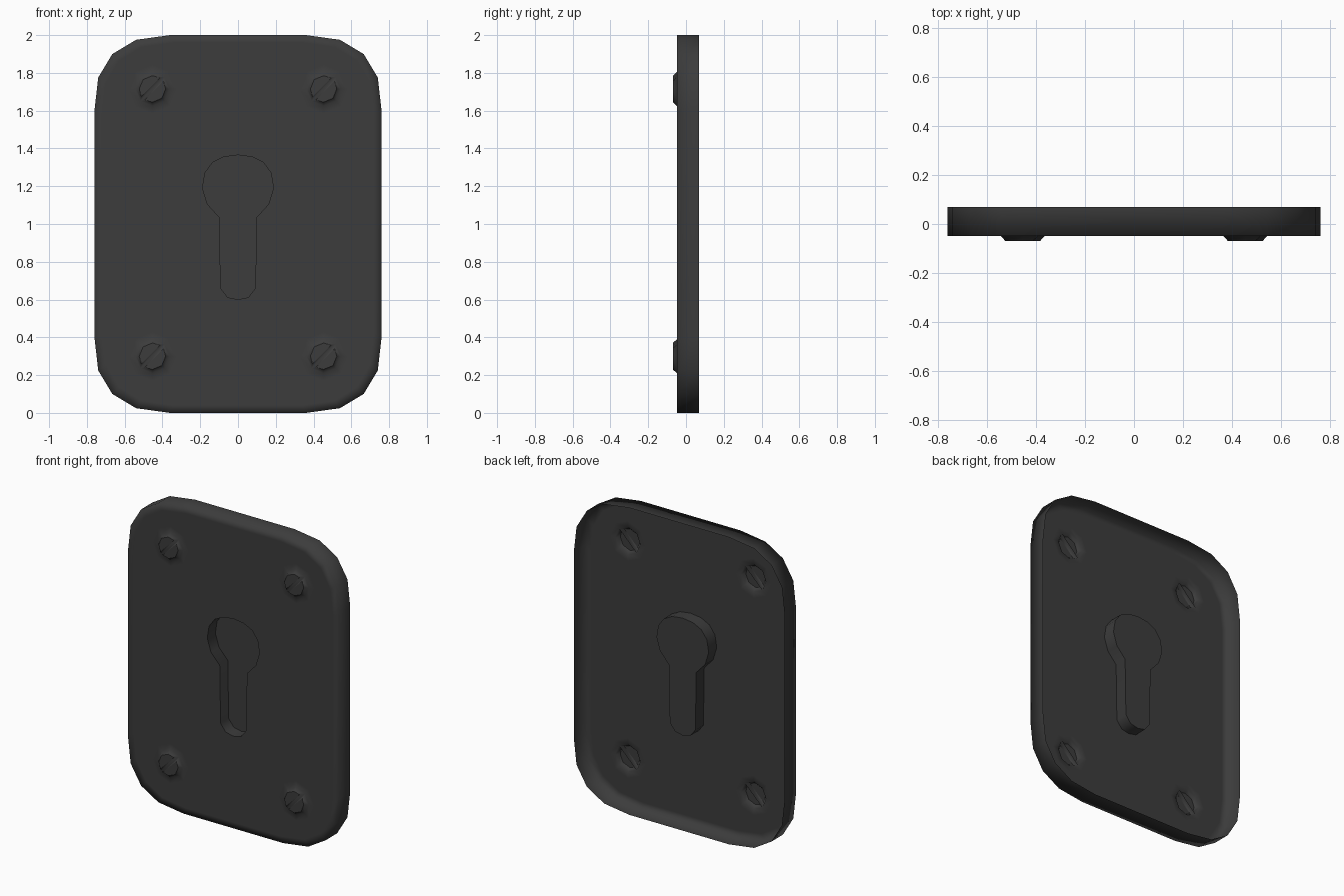
import bpy, bmesh, math
from mathutils import Vector

if "Cube" in bpy.data.objects:
    bpy.data.objects.remove(bpy.data.objects["Cube"])

FRONT, BACK, CAP, FLOOR = -0.048, 0.07, -0.07, 0.035
bm = bmesh.new()


def ring(points, y):
    return [bm.verts.new((x, y, z)) for x, z in points]


def bridge(a, b):
    n = len(a)
    return [bm.faces.new((a[i], a[(i + 1) % n], b[(i + 1) % n], b[i])) for i in range(n)]


def loop_edges(vs):
    out = []
    for i, v in enumerate(vs):
        w = vs[(i + 1) % len(vs)]
        out.append(bm.edges.get((v, w)) or bm.edges.new((v, w)))
    return out


def mirror_x(half):
    # half profile runs from top to bottom on +x; points on the axis stay single
    return half + [(-x, z) for x, z in reversed(half) if x > 0]


def octagon(cx, cz, r):
    return [(cx + r * math.cos(i * math.pi / 4), cz + r * math.sin(i * math.pi / 4))
            for i in range(8)]


# Plate: rounded outline, open at the back, with a support loop near the edge
corner = [(0.36, 2.0), (0.54, 1.975), (0.665, 1.9), (0.74, 1.775), (0.76, 1.6)]
outline = mirror_x(corner + [(x, 2 - z) for x, z in reversed(corner)])
inset = [(x * 0.945, 1 + (z - 1) * 0.96) for x, z in outline]
back, rim, inner = ring(outline, BACK), ring(outline, FRONT), ring(inset, FRONT)
bridge(back, rim)
bridge(rim, inner)
fill = loop_edges(inner)

# Keyhole: pocket with a closed floor
key = mirror_x([(0, 1.365), (0.075, 1.355), (0.135, 1.325), (0.175, 1.27), (0.188, 1.19),
                (0.162, 1.105), (0.098, 1.035), (0.092, 0.66), (0.055, 0.612), (0, 0.6)])
lip, floor = ring(key, FRONT), ring(key, FLOOR)
bridge(lip, floor)
bm.faces.new(floor)
sharp = loop_edges(lip) + loop_edges(floor)
fill += loop_edges(lip)

# Slotted screw heads, hollow behind
for cx in (-0.453, 0.453):
    for cz in (0.3, 1.715):
        collar = ring(octagon(cx, cz, 0.13), FRONT)
        base = ring(octagon(cx, cz, 0.09), FRONT)
        bridge(collar, base)
        fill += loop_edges(collar)
        top = octagon(cx, cz, 0.07)
        for start, s in ((1, 1), (5, -1)):
            ids = [(start + k) % 8 for k in range(5)]
            pts = [top[i] for i in ids]
            off = 0.009 * s
            for k in (0, 4):
                pts[k] = (pts[k][0] - off, pts[k][1] + off)
            cap = ring(pts, CAP)
            face = bm.faces.new(cap)
            for k in range(4):
                bm.faces.new((base[ids[k]], base[ids[k + 1]], cap[k + 1], cap[k]))
            # sloping side of the slot
            bm.faces.new((cap[0], cap[4], base[ids[4]], base[ids[0]]))
            sharp += list(face.edges)

# Front face with openings for keyhole and screws
bmesh.ops.triangle_fill(bm, use_beauty=True, use_dissolve=False, edges=fill,
                        normal=Vector((0, -1, 0)))
bmesh.ops.recalc_face_normals(bm, faces=bm.faces[:])
bm.normal_update()
if sum(f.normal.y * f.calc_area() for f in bm.faces) > 0:
    bmesh.ops.reverse_faces(bm, faces=bm.faces[:])
for f in bm.faces:
    f.smooth = True
for e in sharp:
    e.smooth = False

mesh = bpy.data.meshes.new("lock_plate")
bm.to_mesh(mesh)
bm.free()
plate = bpy.data.objects.new("lock_plate", mesh)
bpy.context.collection.objects.link(plate)

# Dark iron
iron = bpy.data.materials.new("dark_iron")
iron.diffuse_color = (0.045, 0.045, 0.045, 1)
iron.use_nodes = True
iron.node_tree.nodes["Principled BSDF"].inputs["Base Color"].default_value = iron.diffuse_color
mesh.materials.append(iron)
